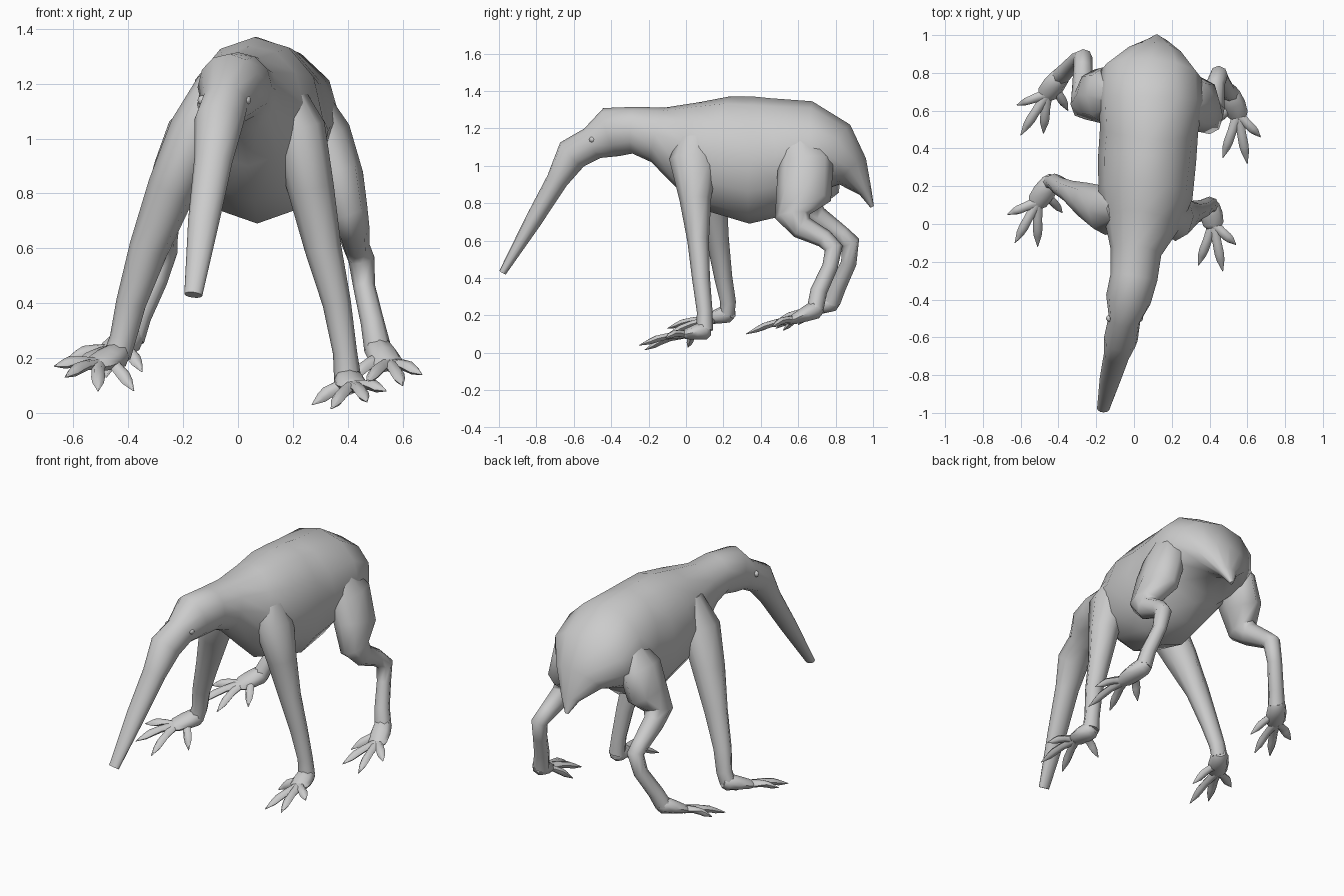
import bpy
import bmesh
import math
from mathutils import Vector

default_cube = bpy.data.objects.get("Cube")
if default_cube:
    bpy.data.objects.remove(default_cube)


def make_material(name, colour):
    material = bpy.data.materials.new(name)
    material.use_nodes = True
    material.diffuse_color = colour
    material.node_tree.nodes["Principled BSDF"].inputs["Base Color"].default_value = colour
    return material


grey_hide = make_material("grey hide", (0.6, 0.6, 0.6, 1))


def finish(name, bm, angle):
    """Turn a bmesh into a smooth shaded object."""
    bmesh.ops.recalc_face_normals(bm, faces=bm.faces)
    mesh = bpy.data.meshes.new(name)
    bm.to_mesh(mesh)
    bm.free()
    part = bpy.data.objects.new(name, mesh)
    bpy.context.collection.objects.link(part)
    mesh.materials.append(grey_hide)
    bpy.ops.object.select_all(action="DESELECT")
    part.select_set(True)
    bpy.context.view_layer.objects.active = part
    bpy.ops.object.shade_smooth_by_angle(angle=math.radians(angle))
    return part


def loft(name, sections, sides=8, angle=60):
    """Skin oval rings along a path of (x, y, z, side radius, depth radius)."""
    bm = bmesh.new()
    centres = [Vector(s[:3]) for s in sections]
    rings = []
    for i, section in enumerate(sections):
        before = centres[max(i - 1, 0)]
        after = centres[min(i + 1, len(centres) - 1)]
        incoming = (centres[i] - before).normalized()
        outgoing = (after - centres[i]).normalized()
        tangent = (incoming + outgoing).normalized()
        across = Vector((1, 0, 0))
        across = (across - tangent * across.dot(tangent)).normalized()
        depth = tangent.cross(across)
        ring = []
        for k in range(sides):
            turn = math.tau * k / sides
            offset = across * math.cos(turn) * section[3] + depth * math.sin(turn) * section[4]
            ring.append(bm.verts.new(centres[i] + offset))
        rings.append(ring)
    for lower, upper in zip(rings, rings[1:]):
        for k in range(sides):
            n = (k + 1) % sides
            bm.faces.new((lower[k], lower[n], upper[n], upper[k]))
    bm.faces.new(rings[0])
    bm.faces.new(rings[-1])
    return finish(name, bm, angle)


def toe(name, base, tip, width):
    """One arched toe that swells at the claw and ends in a point."""
    base, tip = Vector(base), Vector(tip)
    shape = [(0, 1, 0), (0.35, 0.85, 0.012), (0.6, 0.9, 0.012), (0.75, 0.75, 0.006), (1, 0.08, 0)]
    sections = []
    for along, scale, lift in shape:
        centre = base.lerp(tip, along) + Vector((0, 0, lift))
        sections.append((*centre, width * scale, width * scale * 0.8))
    loft(name, sections, sides=6)


def leg(name, sections, palm, tips):
    """A limb, its flat palm, three forward toes and an inner toe."""
    loft(name, sections)
    ankle = Vector(sections[-1][:3])
    palm = Vector(palm)
    middle = ankle.lerp(palm, 0.5)
    loft(name + "_palm", [
        (*ankle.lerp(palm, -0.25), 0.035, 0.035),
        (*ankle, 0.052, 0.05),
        (*middle, 0.06, 0.04),
        (*palm, 0.055, 0.028),
        (*ankle.lerp(palm, 1.3), 0.03, 0.015),
    ])
    for i, tip in enumerate(tips):
        inner = i == len(tips) - 1
        base = middle if inner else palm.lerp(Vector(tip), 0.06)
        toe(f"{name}_toe_{i + 1}", base, tip, 0.028)


# Snout, head, neck, trunk and tail in one skin
loft("body", [
    (-.163, -.98, .43, .033, .02),
    (-.125, -.82, .7, .057, .045),
    (-.09, -.69, .92, .07, .058),
    (-.07, -.61, 1.06, .09, .09),
    (-.05, -.5, 1.12, .085, .09),
    (-.03, -.4, 1.18, .12, .135),
    (0, -.28, 1.19, .125, .125),
    (.01, -.15, 1.165, .135, .15),
    (.04, 0, 1.12, .2, .23),
    (.06, .15, 1.07, .25, .31),
    (.07, .35, 1.03, .26, .34),
    (.08, .5, 1.05, .26, .315),
    (.09, .66, 1.08, .28, .265),
    (.09, .79, 1.04, .27, .2),
    (.11, .89, .97, .16, .1),
    (.12, .96, .86, .06, .035),
    (.12, .995, .78, .01, .01),
], sides=12)

# Small eyes on the sides of the head
for side, x in (("left", .03), ("right", -.13)):
    bm = bmesh.new()
    bmesh.ops.create_icosphere(bm, subdivisions=2, radius=0.018)
    bmesh.ops.translate(bm, verts=bm.verts, vec=(x, -.5, 1.14))
    finish(side + "_eye", bm, 60)

# Front legs
leg("front_left_leg", [
    (.15, .06, 1.2, .07, .08),
    (.22, .04, 1.03, .1, .13),
    (.265, .05, .82, .085, .085),
    (.31, .065, .6, .067, .058),
    (.36, .08, .4, .052, .048),
    (.39, .1, .22, .044, .042),
    (.4, .1, .12, .05, .045),
], (.42, 0, .1), [
    (.54, -.11, .08), (.47, -.25, .04), (.34, -.22, .015), (.27, .01, .03),
])
leg("front_right_leg", [
    (-.08, .08, 1.2, .07, .08),
    (-.15, .07, 1.03, .1, .13),
    (-.24, .12, .82, .09, .1),
    (-.325, .17, .6, .072, .06),
    (-.39, .2, .4, .055, .048),
    (-.42, .225, .27, .048, .042),
    (-.44, .22, .21, .05, .04),
], (-.51, .12, .18), [
    (-.67, .05, .17), (-.63, -.1, .13), (-.51, -.12, .08), (-.38, .06, .08),
])

# Back legs, from thigh through knee and hock to ankle
leg("back_left_leg", [
    (.26, .6, 1.16, .06, .07),
    (.31, .64, 1.02, .1, .15),
    (.36, .63, .85, .1, .15),
    (.4, .57, .73, .075, .095),
    (.42, .62, .67, .06, .065),
    (.43, .74, .61, .05, .05),
    (.45, .79, .56, .048, .05),
    (.46, .77, .46, .04, .042),
    (.49, .71, .33, .043, .045),
    (.51, .69, .23, .05, .045),
], (.55, .58, .18), [
    (.67, .46, .14), (.6, .32, .1), (.47, .35, .11), (.41, .52, .12),
])
leg("back_right_leg", [
    (-.09, .68, 1.14, .06, .07),
    (-.16, .68, 1.02, .1, .15),
    (-.21, .68, .88, .1, .14),
    (-.26, .64, .77, .08, .09),
    (-.27, .7, .72, .06, .065),
    (-.27, .83, .63, .05, .05),
    (-.27, .88, .59, .05, .05),
    (-.3, .87, .48, .042, .042),
    (-.36, .81, .35, .044, .045),
    (-.39, .78, .27, .05, .045),
], (-.46, .69, .23), [
    (-.62, .63, .2), (-.6, .47, .16), (-.48, .48, .13), (-.35, .6, .15),
])
